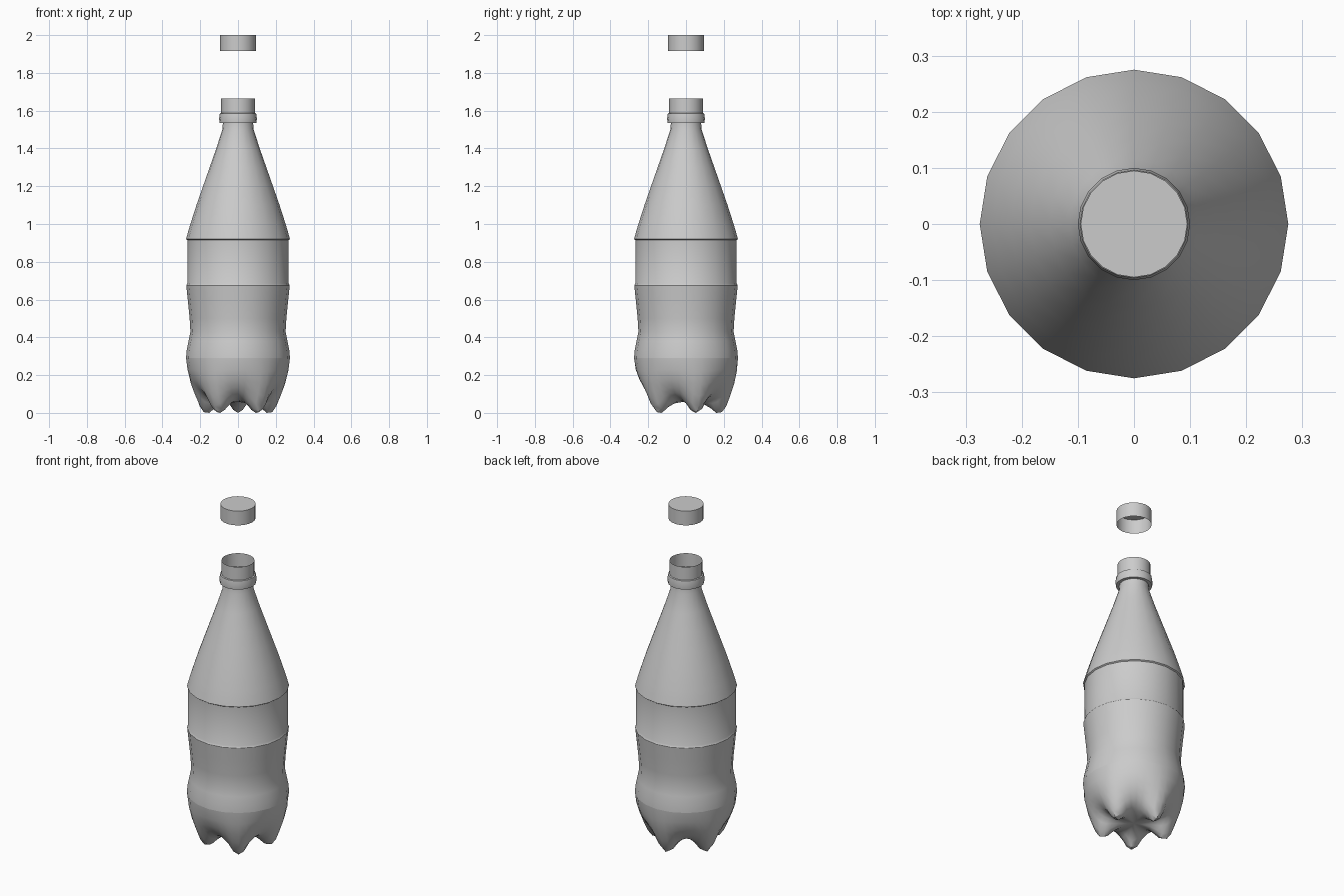
import bpy, bmesh, math

cube = bpy.data.objects.get("Cube")
if cube:
    bpy.data.objects.remove(cube)

# One plain grey for everything
grey = bpy.data.materials.new("plain_grey")
grey.use_nodes = True
COLOUR = (0.6, 0.6, 0.6, 1)
grey.diffuse_color = COLOUR
grey.node_tree.nodes["Principled BSDF"].inputs["Base Color"].default_value = COLOUR

SIDES = 20


def finish(name, bm):
    bmesh.ops.recalc_face_normals(bm, faces=bm.faces)
    mesh = bpy.data.meshes.new(name)
    bm.to_mesh(mesh)
    bm.free()
    mesh.materials.append(grey)
    obj = bpy.data.objects.new(name, mesh)
    bpy.context.collection.objects.link(obj)
    bpy.ops.object.select_all(action="DESELECT")
    obj.select_set(True)
    bpy.context.view_layer.objects.active = obj
    bpy.ops.object.shade_smooth_by_angle(angle=math.radians(32))
    return obj


def skin(bm, rings):
    """Bridge neighbouring rings of points with quads."""
    loops = [[bm.verts.new(p) for p in ring] for ring in rings]
    for a, b in zip(loops, loops[1:]):
        n = len(a)
        for i in range(n):
            j = (i + 1) % n
            bm.faces.new((a[i], a[j], b[j], b[i]))
    return loops


def circle(r, z):
    step = math.tau / SIDES
    return [(r * math.cos(i * step), r * math.sin(i * step), z) for i in range(SIDES)]


def lathe(name, profile, cap_last=False):
    bm = bmesh.new()
    loops = skin(bm, [circle(r, z) for r, z in profile])
    if cap_last:
        bm.faces.new(loops[-1])
    return finish(name, bm)


# Lower body, recessed label band, shoulder and open neck
lathe("bottle_body", [
    (.275, .29), (.272, .33), (.262, .38), (.252, .43), (.256, .50),
    (.265, .59), (.274, .675), (.268, .685), (.268, .915), (.275, .92),
    (.264, .96), (.252, 1.00), (.220, 1.10), (.185, 1.20), (.150, 1.30),
    (.115, 1.40), (.083, 1.50), (.080, 1.535), (.098, 1.535), (.100, 1.56),
    (.096, 1.585), (.089, 1.587), (.089, 1.665)])

# Five-footed base: each ring blends from a foot profile to a valley profile
FOOT = [(.275, .29), (.269, .22), (.254, .15), (.234, .09), (.213, .035), (.190, .004),
        (.160, .0), (.130, .025), (.090, .048), (.045, .055)]
VALLEY = [(.275, .29), (.266, .23), (.246, .175), (.222, .135), (.195, .108), (.170, .09),
          (.140, .077), (.115, .068), (.080, .062), (.040, .058)]
WEIGHT = [1, .8, .35, .08, 0]          # from foot centre to valley centre
N = 2 * SIDES
rings = []
for k, ((fr, fz), (vr, vz)) in enumerate(zip(FOOT, VALLEY)):
    ring = []
    for i in range(N):
        step = i % 8
        w = WEIGHT[min(step, 8 - step)]
        r, z = vr + (fr - vr) * w, vz + (fz - vz) * w
        if k == 0 and i % 2:           # meet the flat sides of the body
            r *= math.cos(math.pi / SIDES)
        a = math.pi / 2 + math.tau * i / N
        ring.append((r * math.cos(a), r * math.sin(a), z))
    rings.append(ring)
bm = bmesh.new()
loops = skin(bm, rings)
centre = bm.verts.new((0, 0, .06))
for i in range(N):
    bm.faces.new((loops[-1][i], loops[-1][(i + 1) % N], centre))
finish("footed_base", bm)

# Cap floating above the neck, open underneath
lathe("bottle_cap", [(.095, 1.915), (.095, 2.0)], cap_last=True)
